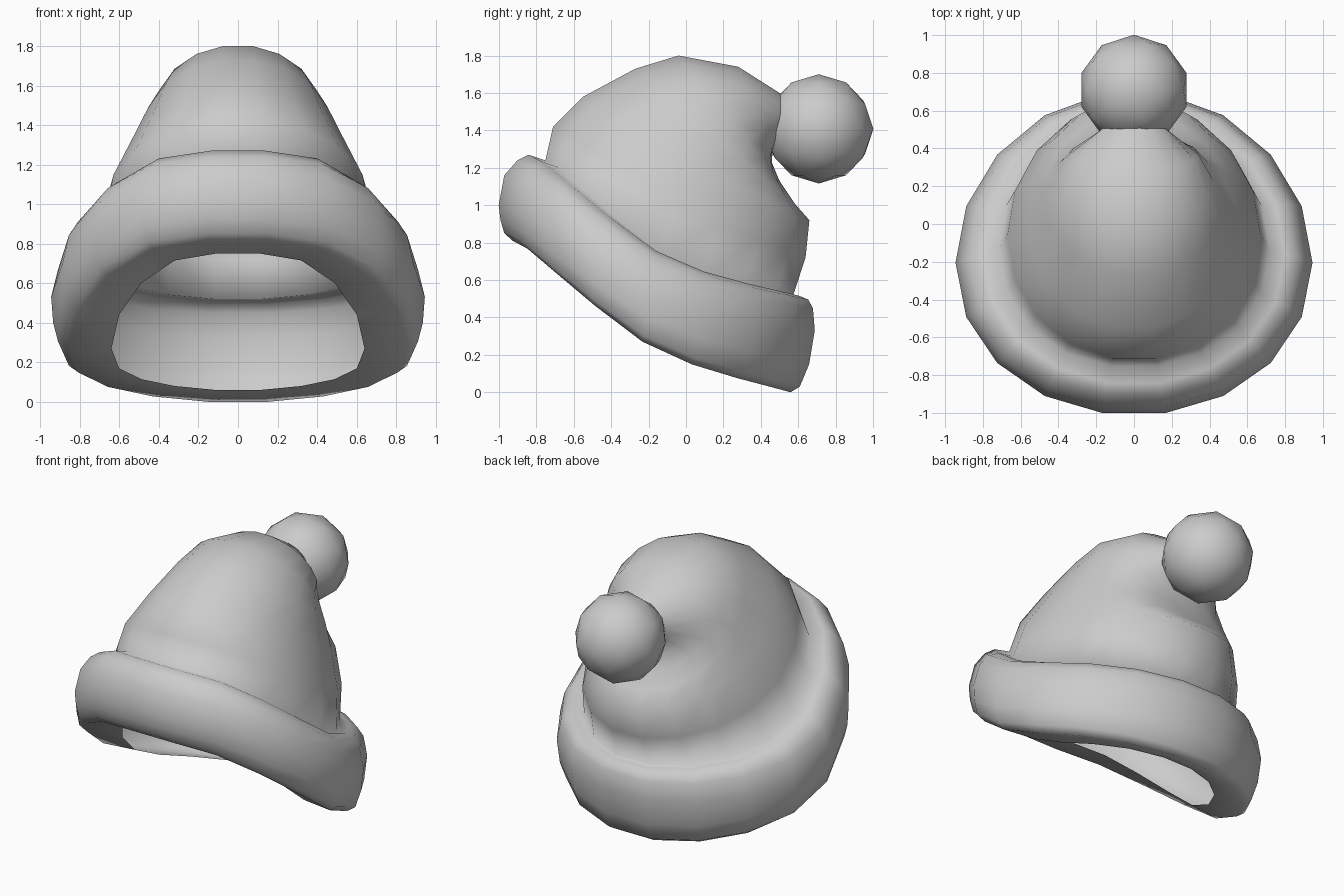
import bpy, bmesh, math

if "Cube" in bpy.data.objects:
    bpy.data.objects.remove(bpy.data.objects["Cube"])

SIDES = 18
C10 = math.cos(math.radians(10))

# Sag of the tilted brim away from a straight tilt, front to back (every 20 degrees)
EDGE = [0.75, 0.715, 0.60, 0.44, 0.27, 0.17, 0.115, 0.08, 0.06]

# Rings: half width, front (y, z), back (y, z), amount of brim sag
RINGS = [
    (0.64, -0.72, 0.75, 0.42, 0.06, 1),    # opening
    (0.86, -0.925, 0.81, 0.56, 0.00, 1),   # underside
    (0.91, -0.97, 0.85, 0.61, 0.03, 1),
    (0.935, -0.99, 0.92, 0.66, 0.15, 1),
    (0.945, -1.00, 1.00, 0.69, 0.33, 1),   # widest part of the brim
    (0.91, -0.97, 1.16, 0.68, 0.45, 1),
    (0.86, -0.90, 1.24, 0.655, 0.495, 1),
    (0.80, -0.84, 1.27, 0.61, 0.515, 1),
    (0.72, -0.75, 1.24, 0.575, 0.52, 1),   # groove between brim and body
    (0.67, -0.71, 1.42, 0.64, 0.72, 0.5),
    (0.56, -0.55, 1.58, 0.66, 0.92, 0.2),
    (0.48, -0.27, 1.73, 0.58, 1.01, 0),
    (0.42, -0.04, 1.80, 0.50, 1.13, 0),
    (0.34, 0.28, 1.74, 0.46, 1.22, 0),
    (0.20, 0.50, 1.60, 0.46, 1.29, 0),
    (0.10, 0.58, 1.52, 0.54, 1.37, 0),     # tip, inside the pompom
]


def ring_points(rx, yf, zf, yb, zb, sag):
    points = []
    for i in range(SIDES):
        a = math.radians(10 + 20 * i)
        t = 0.5 - 0.5 * math.cos(a) / C10          # 0 front, 1 back
        k = i if i < 9 else 17 - i
        dip = EDGE[k] - (EDGE[0] + (EDGE[8] - EDGE[0]) * t)
        y = yf + (yb - yf) * t - 0.05 * sag * math.sin(a) ** 2
        points.append((rx * math.sin(a), y, zf + (zb - zf) * t + sag * dip))
    return points


def finish(bm, name):
    bm.normal_update()
    mesh = bpy.data.meshes.new(name)
    bm.to_mesh(mesh)
    bm.free()
    for p in mesh.polygons:
        p.use_smooth = True
    obj = bpy.data.objects.new(name, mesh)
    bpy.context.collection.objects.link(obj)
    return obj


# Hat: one open shell from the opening, round the brim, up to the tip
bm = bmesh.new()
loops = [[bm.verts.new(p) for p in ring_points(*r)] for r in RINGS]
for low, high in zip(loops, loops[1:]):
    for i in range(SIDES):
        j = (i + 1) % SIDES
        bm.faces.new((low[i], low[j], high[j], high[i]))
bm.faces.new(loops[-1])
finish(bm, "hat_shell")

# Pompom
bm = bmesh.new()
bmesh.ops.create_icosphere(bm, subdivisions=2, radius=0.292)
bmesh.ops.translate(bm, verts=bm.verts, vec=(0, 0.71, 1.408))
finish(bm, "pompom")
